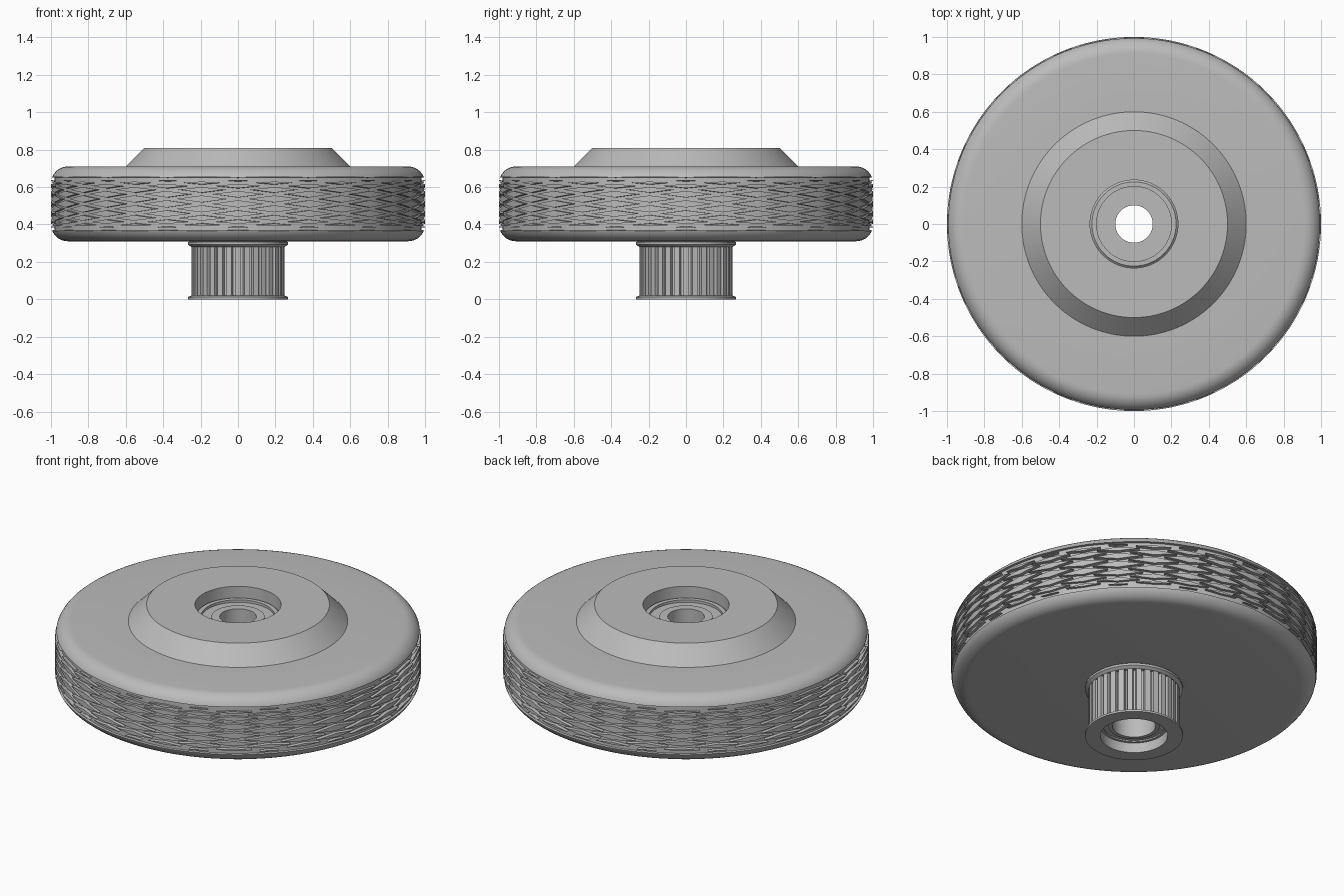
import bpy, bmesh, math
from math import cos, sin, pi, radians

old = bpy.data.objects.get("Cube")
if old:
    bpy.data.objects.remove(old, do_unlink=True)

GREY = (0.5, 0.5, 0.5, 1.0)
grey = bpy.data.materials.new("grey")
grey.use_nodes = True
grey.diffuse_color = GREY
grey.node_tree.nodes["Principled BSDF"].inputs["Base Color"].default_value = GREY


def finish(name, bm):
    bmesh.ops.recalc_face_normals(bm, faces=bm.faces)
    mesh = bpy.data.meshes.new(name)
    bm.to_mesh(mesh)
    bm.free()
    mesh.materials.append(grey)
    obj = bpy.data.objects.new(name, mesh)
    bpy.context.collection.objects.link(obj)
    return obj


def smooth(obj):
    bpy.ops.object.select_all(action='DESELECT')
    obj.select_set(True)
    bpy.context.view_layer.objects.active = obj
    bpy.ops.object.shade_smooth_by_angle(angle=radians(25))


def lathe(name, profile, segs=128, tilt=0.0, phase=0.0):
    """Spin a closed (radius, z) profile; tilt shears it into a slanted ring."""
    bm = bmesh.new()
    rings = []
    for i in range(segs):
        a = 2 * pi * i / segs
        lift = tilt * cos(a - phase)
        rings.append([bm.verts.new((r * cos(a), r * sin(a), z + r * lift))
                      for r, z in profile])
    n = len(profile)
    for i in range(segs):
        p, q = rings[i], rings[(i + 1) % segs]
        for j in range(n):
            k = (j + 1) % n
            bm.faces.new((p[j], q[j], q[k], p[k]))
    return finish(name, bm)


def fillet(cx, cz, r, start, end, steps=8):
    return [(cx + r * cos(radians(start + (end - start) * i / steps)),
             cz + r * sin(radians(start + (end - start) * i / steps)))
            for i in range(steps + 1)]


# Wheel body with rounded shoulders, raised conical hub and stepped bore
BOTTOM, TOP, MID, FILLET = 0.31, 0.71, 0.51, 0.09
profile = [(0.12, BOTTOM)]
profile += fillet(1 - FILLET, BOTTOM + FILLET, FILLET, -90, 0)
profile += fillet(1 - FILLET, TOP - FILLET, FILLET, 0, 90)
profile += [(0.6, TOP), (0.5, 0.81), (0.235, 0.81), (0.235, 0.58), (0.12, 0.58)]
wheel = lathe("wheel_body", profile, 192)

# Tread: slanted ring grooves cut around the rim
GROOVES, SWING, HALF, DEPTH = 16, 0.1375, 0.0075, 0.02
for k in range(GROOVES):
    ring = [(1 - DEPTH, MID - HALF), (1.05, MID - HALF),
            (1.05, MID + HALF), (1 - DEPTH, MID + HALF)]
    cutter = lathe("groove_cutter", ring, 192, SWING, 2 * pi * (k + 0.5) / GROOVES)
    cutter.hide_render = True
    cut = wheel.modifiers.new("groove", 'BOOLEAN')
    cut.operation = 'DIFFERENCE'
    cut.solver = 'MANIFOLD'
    cut.object = cutter
    bpy.context.view_layer.objects.active = wheel
    bpy.ops.object.modifier_apply(modifier=cut.name)
    bpy.data.objects.remove(cutter, do_unlink=True)
smooth(wheel)

# Bearing seated in the hub: outer race, recessed shield, inner race
smooth(lathe("upper_bearing", [
    (0.1, 0.58), (0.235, 0.58), (0.235, 0.735), (0.225, 0.745), (0.2, 0.745),
    (0.2, 0.73), (0.145, 0.73), (0.145, 0.737), (0.1, 0.737)]))

# Pulley core with two flanges and a counterbored underside
smooth(lathe("pulley_core", [
    (0.184, 0.0), (0.267, 0.0), (0.267, 0.012), (0.25, 0.02), (0.22, 0.02),
    (0.22, 0.28), (0.25, 0.28), (0.267, 0.292), (0.267, 0.305), (0.255, 0.312),
    (0.12, 0.312), (0.12, 0.13), (0.184, 0.13)]))

# Bearing in the pulley underside
smooth(lathe("lower_bearing", [
    (0.118, 0.06), (0.14, 0.06), (0.14, 0.068), (0.17, 0.068), (0.17, 0.06),
    (0.184, 0.06), (0.184, 0.13), (0.118, 0.13)]))

# Belt teeth between the flanges
TEETH, ROOT, TIP = 32, 0.23, 0.25
bm = bmesh.new()
outline = []
for t in range(TEETH):
    for frac, r in ((-0.3, TIP), (0.3, TIP), (0.38, ROOT), (0.62, ROOT)):
        a = 2 * pi * (t + frac) / TEETH
        outline.append([bm.verts.new((r * cos(a), r * sin(a), z)) for z in (0.016, 0.284)])
for i, (low, high) in enumerate(outline):
    low2, high2 = outline[(i + 1) % len(outline)]
    bm.faces.new((low, low2, high2, high))
bm.faces.new([pair[0] for pair in outline])
bm.faces.new([pair[1] for pair in outline])
# Open the end caps so the bore stays clear
bmesh.ops.delete(bm, geom=[f for f in bm.faces if len(f.verts) > 4], context='FACES_ONLY')
finish("pulley_teeth", bm)
